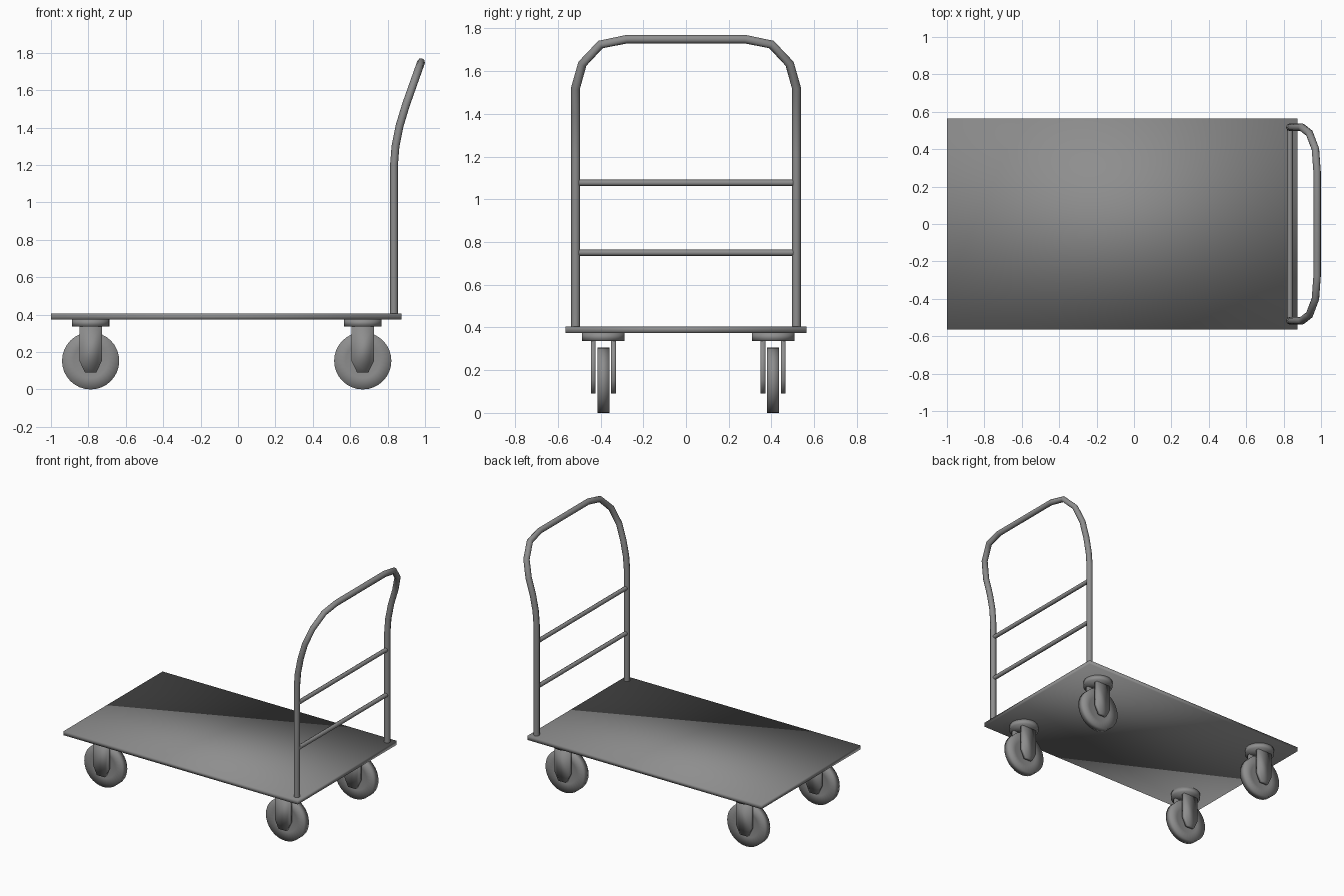
import bpy, bmesh
from math import pi
from mathutils import Matrix

if "Cube" in bpy.data.objects:
    bpy.data.objects.remove(bpy.data.objects["Cube"])

# Dark grey for every part
grey = bpy.data.materials.new("dark_grey")
grey.diffuse_color = (0.27, 0.27, 0.27, 1)
grey.use_nodes = True
grey.node_tree.nodes["Principled BSDF"].inputs["Base Color"].default_value = grey.diffuse_color


def link(name, data):
    data.materials.append(grey)
    ob = bpy.data.objects.new(name, data)
    bpy.context.collection.objects.link(ob)
    return ob


def finish(name, bm):
    """Turn a bmesh into a smooth shaded object."""
    mesh = bpy.data.meshes.new(name)
    bmesh.ops.recalc_face_normals(bm, faces=bm.faces)
    for f in bm.faces:
        f.smooth = True
    bm.to_mesh(mesh)
    bm.free()
    return link(name, mesh)


def cylinder(name, loc, radius, depth, rot=0, dish=0):
    """Disc along z, or along y with rot; dish sinks a hub into both sides."""
    bm = bmesh.new()
    bmesh.ops.create_cone(bm, cap_ends=True, segments=32, radius1=radius,
                          radius2=radius, depth=depth)
    if dish:
        caps = [f for f in bm.faces if len(f.verts) > 4]
        bmesh.ops.inset_individual(bm, faces=caps, thickness=radius * 0.4, depth=-dish)
    bm.transform(Matrix.Translation(loc) @ Matrix.Rotation(rot, 4, 'X'))
    return finish(name, bm)


def plate(name, outline, y0, y1):
    """Extrude an (x, z) outline from y0 to y1."""
    bm = bmesh.new()
    face = bm.faces.new([bm.verts.new((x, y0, z)) for x, z in outline])
    ext = bmesh.ops.extrude_face_region(bm, geom=[face])
    moved = [v for v in ext['geom'] if isinstance(v, bmesh.types.BMVert)]
    bmesh.ops.translate(bm, verts=moved, vec=(0, y1 - y0, 0))
    return finish(name, bm)


def tube(name, points, radius):
    cu = bpy.data.curves.new(name, 'CURVE')
    cu.dimensions = '3D'
    cu.bevel_depth = radius
    cu.bevel_resolution = 2
    cu.use_fill_caps = True
    sp = cu.splines.new('POLY')
    sp.points.add(len(points) - 1)
    for p, co in zip(sp.points, points):
        p.co = (*co, 1)
    sp.use_smooth = True
    return link(name, cu)


# Flat load deck
plate("deck", [(-1, 0.375), (0.874, 0.375), (0.874, 0.405), (-1, 0.405)], -0.565, 0.565)

# Castors: swivel plate, two fork arms and a wheel
for end, x in (("rear", -0.788), ("handle_end", 0.667)):
    for side, y in (("near", -0.387), ("far", 0.408)):
        tag = f"{end}_{side}"
        cylinder(f"swivel_plate_{tag}", (x, y, 0.356), 0.1, 0.038)
        cylinder(f"wheel_{tag}", (x, y, 0.153), 0.153, 0.056, rot=pi / 2, dish=0.01)
        arm = [(x - 0.06, 0.34), (x - 0.06, 0.153), (x - 0.03, 0.09),
               (x + 0.03, 0.09), (x + 0.06, 0.153), (x + 0.06, 0.34)]
        for s in (-1, 1):
            plate(f"fork_arm_{tag}", arm, y + s * 0.036, y + s * 0.059)

# Push handle: upright tube leaning outward at the top, mirrored across y
half = [(0.834, -0.517, 0.40), (0.834, -0.517, 1.20), (0.842, -0.517, 1.30),
        (0.864, -0.517, 1.41), (0.898, -0.517, 1.522), (0.938, -0.485, 1.635),
        (0.97, -0.40, 1.725), (0.979, -0.277, 1.75)]
tube("push_handle", half + [(x, -y, z) for x, y, z in reversed(half)], 0.021)

# Cross rails between the uprights
for z in (0.75, 1.077):
    tube("cross_rail", [(0.834, -0.51, z), (0.834, 0.51, z)], 0.015)
